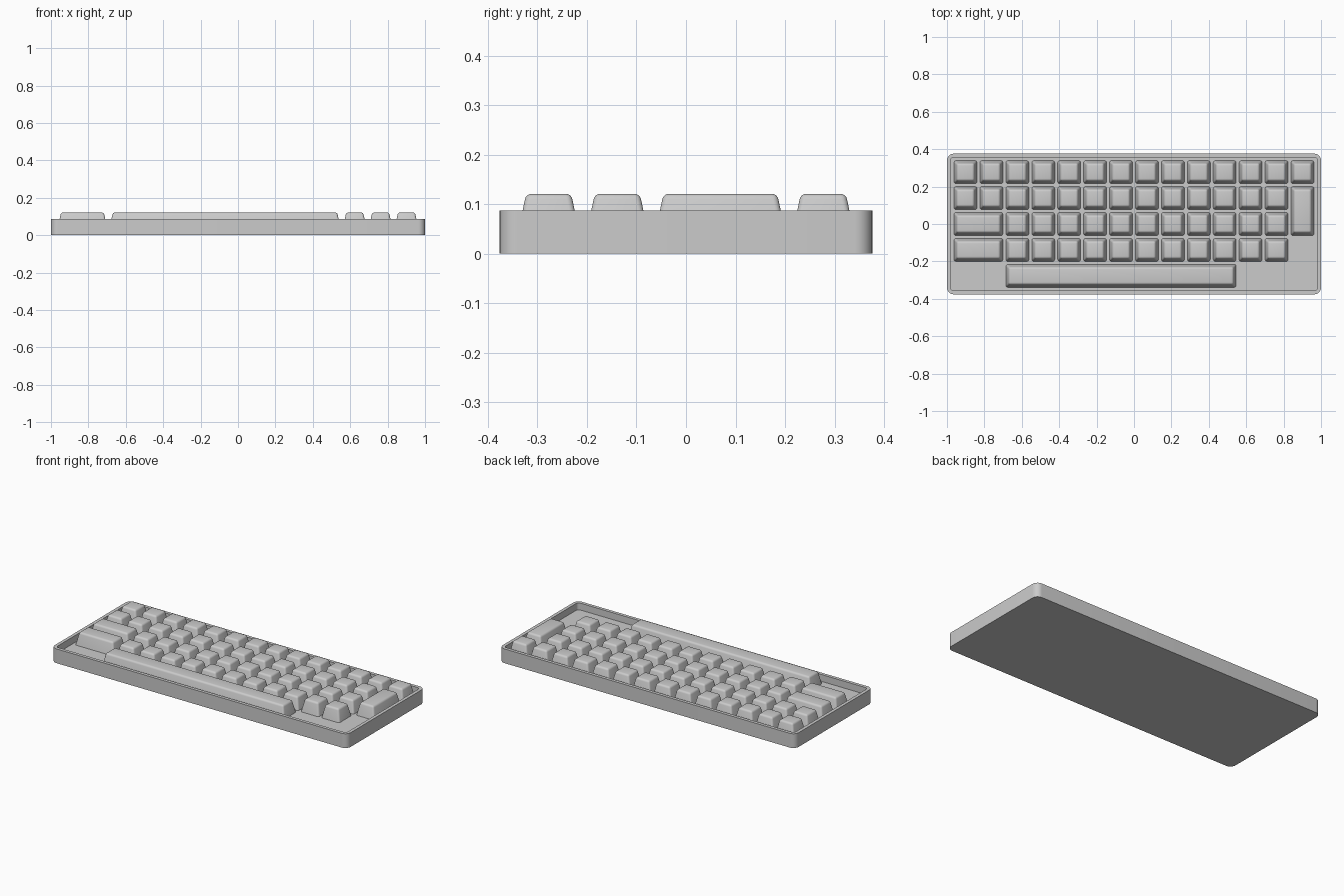
import bpy, bmesh, math

if "Cube" in bpy.data.objects:
    bpy.data.objects.remove(bpy.data.objects["Cube"])

PITCH = 0.1386      # key spacing
HALF = 0.0615       # half width of a single key at its base
FLOOR, RIM, KEY_TOP = 0.045, 0.087, 0.121


def make_object(name, bm, angle=35):
    bmesh.ops.recalc_face_normals(bm, faces=bm.faces)
    mesh = bpy.data.meshes.new(name)
    bm.to_mesh(mesh)
    bm.free()
    ob = bpy.data.objects.new(name, mesh)
    bpy.context.collection.objects.link(ob)
    bpy.ops.object.select_all(action='DESELECT')
    bpy.context.view_layer.objects.active = ob
    ob.select_set(True)
    bpy.ops.object.shade_smooth_by_angle(angle=math.radians(angle))
    return ob


def rounded_ring(bm, hx, hy, r, z, seg=8):
    ring = []
    for q, (sx, sy) in enumerate([(1, 1), (-1, 1), (-1, -1), (1, -1)]):
        for i in range(seg + 1):
            a = math.pi / 2 * (q + i / seg)
            ring.append(bm.verts.new((sx * (hx - r) + r * math.cos(a),
                                      sy * (hy - r) + r * math.sin(a), z)))
    return ring


# Tray-shaped case: outer wall, flat rim, inner wall and recessed floor
bm = bmesh.new()
rings = [rounded_ring(bm, 1.0, 0.376, 0.036, 0.0),
         rounded_ring(bm, 1.0, 0.376, 0.036, RIM),
         rounded_ring(bm, 0.98, 0.356, 0.016, RIM),
         rounded_ring(bm, 0.98, 0.356, 0.016, FLOOR)]
for lo, hi in zip(rings, rings[1:]):
    for i in range(len(lo)):
        j = (i + 1) % len(lo)
        bm.faces.new((lo[i], lo[j], hi[j], hi[i]))
bm.faces.new(rings[0])
bm.faces.new(rings[-1])
make_object("case", bm)


# Tapered keycap with softened sides and top, spanning a block of grid cells
def keycap(name, col, row, cols=1, rows=1):
    cx = (col + (cols - 1) / 2 - 6.5) * PITCH
    cy = (2 - row - (rows - 1) / 2) * PITCH
    hx = HALF + (cols - 1) * PITCH / 2
    hy = HALF + (rows - 1) * PITCH / 2
    taper = 0.016
    bm = bmesh.new()
    bmesh.ops.create_cube(bm, size=2)
    for v in bm.verts:
        top = v.co.z > 0
        t = taper if top else 0
        v.co = (cx + v.co.x * (hx - t), cy + v.co.y * (hy - t),
                KEY_TOP if top else FLOOR)
    edges = [e for e in bm.edges if max(v.co.z for v in e.verts) > FLOOR + 0.01]
    bmesh.ops.bevel(bm, geom=edges, offset=0.011, offset_type='OFFSET',
                    segments=4, profile=0.5, affect='EDGES')
    return make_object(name, bm, 40)


# Single keys: first and last column of each row
for row, (first, last) in enumerate([(0, 13), (0, 12), (2, 12), (2, 12)]):
    for col in range(first, last + 1):
        keycap(f"key_row{row + 1}_{col + 1}", col, row)

# Long keys
keycap("wide_key_upper", 0, 2, cols=2)
keycap("wide_key_lower", 0, 3, cols=2)
keycap("tall_key", 13, 1, rows=2)
keycap("space_bar", 2, 4, cols=9)
